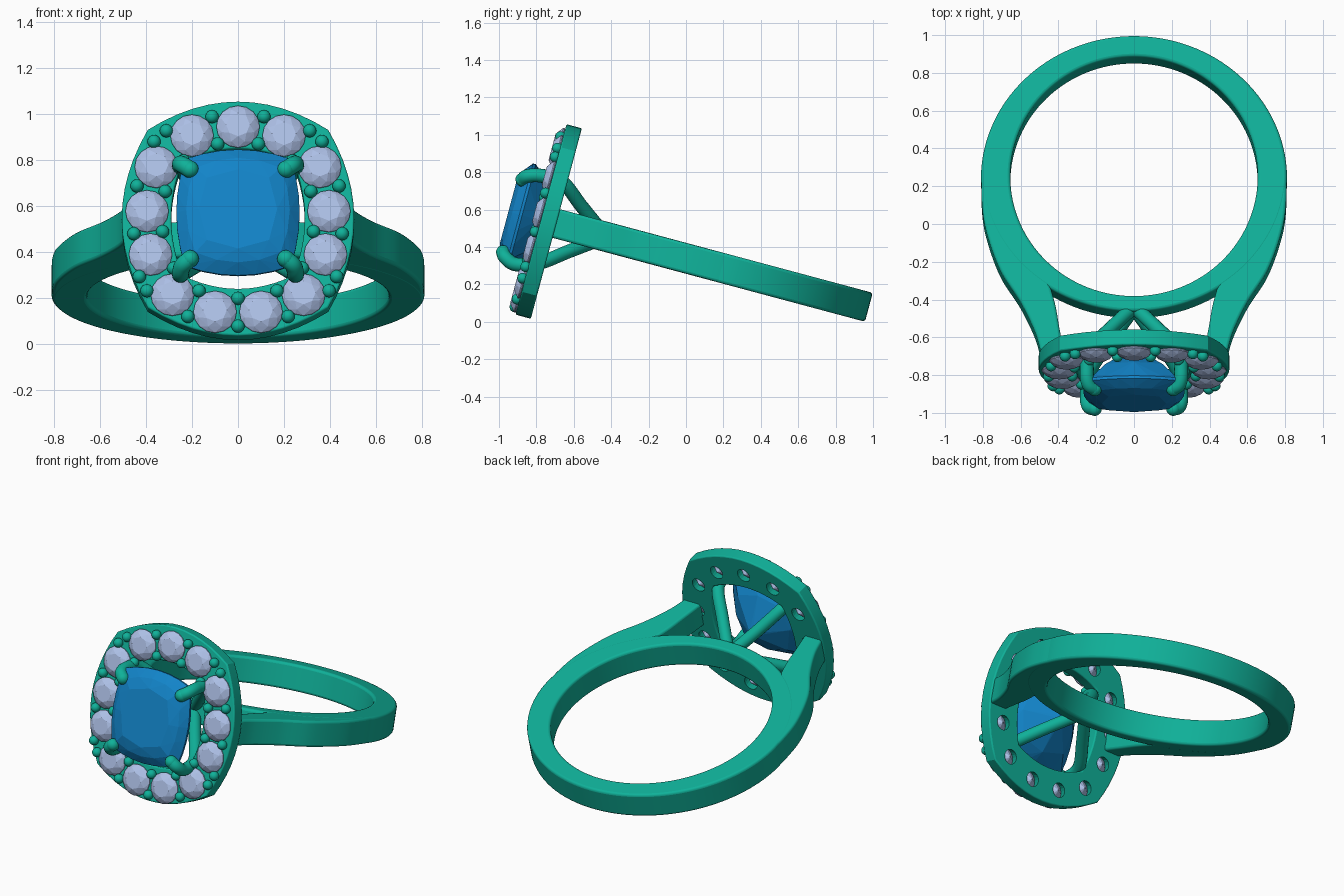
import bpy, bmesh, math
from mathutils import Matrix, Vector

if "Cube" in bpy.data.objects:
    bpy.data.objects.remove(bpy.data.objects["Cube"])

# Ring frame: band lies in local XY, tilted 15 degrees; head frame: x, up, outward
BASE = Matrix.Translation((0, 0.234, 0.277)) @ Matrix.Rotation(math.radians(-15), 4, 'X')
HEAD = BASE @ Matrix.Rotation(math.pi / 2, 4, 'X')


def material(name, rgb):
    m = bpy.data.materials.new(name)
    m.diffuse_color = (*rgb, 1)
    m.use_nodes = True
    m.node_tree.nodes["Principled BSDF"].inputs["Base Color"].default_value = m.diffuse_color
    return m


METAL = material("teal_metal", (0.005, 0.44, 0.32))
BLUE = material("blue_gem", (0.006, 0.23, 0.58))
PALE = material("pale_gem", (0.42, 0.53, 0.80))


def finish(bm, name, mat, frame, smooth=True, bevel=0):
    bmesh.ops.recalc_face_normals(bm, faces=bm.faces)
    me = bpy.data.meshes.new(name)
    bm.to_mesh(me)
    bm.free()
    ob = bpy.data.objects.new(name, me)
    bpy.context.collection.objects.link(ob)
    ob.matrix_world = frame
    if mat:
        me.materials.append(mat)
    if bevel:
        b = ob.modifiers.new("bevel", 'BEVEL')
        b.width, b.segments, b.limit_method = bevel, 3, 'ANGLE'
        b.angle_limit = math.radians(40)
    if smooth:
        bpy.ops.object.select_all(action='DESELECT')
        ob.select_set(True)
        bpy.context.view_layer.objects.active = ob
        bpy.ops.object.shade_smooth_by_angle(angle=math.radians(24))
    return ob


def slab(outer, inner, z0, z1, closed):
    """Solid strip between two matching outlines."""
    bm = bmesh.new()
    rows = [[bm.verts.new((x, y, z)) for (x, y), z in
             ((o, z0), (o, z1), (i, z1), (i, z0))] for o, i in zip(outer, inner)]
    n = len(rows)
    for k in range(n if closed else n - 1):
        a, b = rows[k], rows[(k + 1) % n]
        for j in range(4):
            bm.faces.new((a[j], a[(j + 1) % 4], b[(j + 1) % 4], b[j]))
    if not closed:
        bm.faces.new(rows[0])
        bm.faces.new(rows[-1][::-1])
    return bm


def spline(pts, steps=8):
    """Smooth path through points."""
    p = [Vector(q) for q in pts]
    p = [2 * p[0] - p[1]] + p + [2 * p[-1] - p[-2]]
    out = []
    for i in range(1, len(p) - 2):
        a, b, c, d = p[i - 1:i + 3]
        for s in range(steps):
            t = s / steps
            out.append(0.5 * (2 * b + (c - a) * t + (2 * a - 5 * b + 4 * c - d) * t ** 2
                              + (3 * b - a - 3 * c + d) * t ** 3))
    return out + [p[-2]]


def cushion(hx, hy, cx, cy, n=12):
    """Pillow outline: four shallow arcs meeting at corners (cx, cy)."""
    out = []
    ts = [-1 + 2 * k / n for k in range(n)]
    out += [(cx * t, -hy + (hy - cy) * t * t) for t in ts]
    out += [(hx - (hx - cx) * t * t, cy * t) for t in ts]
    out += [(-cx * t, hy - (hy - cy) * t * t) for t in ts]
    out += [(-hx + (hx - cx) * t * t, -cy * t) for t in ts]
    return out


# Finger band, thicker at the sides
N = 128
inner, outer = [], []
for k in range(N):
    a = 2 * math.pi * k / N
    c, s = math.cos(a), math.sin(a)
    r = 0.81 - (0.04 if s > 0 else 0.07) * abs(s) ** 1.5
    inner.append((0.655 * c, 0.655 * s))
    outer.append((r * c, r * s))
finish(slab(outer, inner, -0.08, 0.08, True), "band", METAL, BASE, bevel=0.015)

# Shoulders rising from the band to the head
arm_out = [(.805, .05), (.807, -.12), (.785, -.29), (.71, -.51), (.60, -.69), (.525, -.85), (.49, -.975)]
arm_in = [(.70, .05), (.70, -.10), (.64, -.28), (.49, -.49), (.425, -.67), (.395, -.83), (.37, -.975)]
for side, sx in (("left", -1), ("right", 1)):
    o, i = ([(p.x * sx, p.y) for p in spline(q)] for q in (arm_out, arm_in))
    finish(slab(o, i, -0.079, 0.079, False), side + "_shoulder", METAL, BASE, bevel=0.014)

# Halo plate with open centre
plate = finish(slab(cushion(.505, .527, .392, .40), cushion(.29, .315, .24, .255), .96, 1.045, True),
               "halo_plate", METAL, HEAD, bevel=0.008)

# Small stone centres, clockwise from the top
half = [(.2, .37), (.355, .229), (.395, .03), (.38, -.165), (.285, -.346), (.1, -.423)]
seats = [Vector(p) for p in [(0, .41)] + half + [(-x, y) for x, y in reversed(half)]]

# Seat holes cut through the plate
bm = bmesh.new()
for p in seats:
    bmesh.ops.create_cone(bm, cap_ends=True, segments=20, radius1=.036, radius2=.076, depth=.13,
                          matrix=Matrix.Translation((p.x, p.y, 1.0)))
cutter = finish(bm, "seat_cutter", None, HEAD, smooth=False)
cutter.hide_render = True
cutter.hide_set(True)
cut = plate.modifiers.new("seats", 'BOOLEAN')
cut.object, cut.operation, cut.solver = cutter, 'DIFFERENCE', 'EXACT'


def gem(bm, layers):
    """Faceted stone: hull around stacked outlines."""
    vs = [bm.verts.new(p) for layer in layers for p in layer]
    res = bmesh.ops.convex_hull(bm, input=vs)
    junk = {v for v in res["geom_interior"] + res["geom_unused"] if isinstance(v, bmesh.types.BMVert)}
    bmesh.ops.delete(bm, geom=list(junk), context='VERTS')


def circle(c, r, z, n, turn=0.0):
    return [(c.x + r * math.cos(2 * math.pi * (k + turn) / n),
             c.y + r * math.sin(2 * math.pi * (k + turn) / n), z) for k in range(n)]


# Halo stones
bm = bmesh.new()
for p in seats:
    gem(bm, [circle(p, .052, 1.088, 8), circle(p, .077, 1.074, 8, .5), circle(p, .094, 1.056, 16),
             circle(p, .094, 1.05, 16), circle(p, .045, 1.0, 8), circle(p, .004, .965, 8)])
finish(bm, "halo_stones", PALE, HEAD, smooth=False)

# Grain beads between neighbouring stones, paired on the outside at the corners
bm = bmesh.new()
for k, p in enumerate(seats):
    q = seats[(k + 1) % len(seats)]
    m, t = (p + q) / 2, (q - p).normalized()
    n = Vector((-t.y, t.x))
    spots = [m - n * .06]
    if k in (1, 4, 8, 11):
        spots += [m + n * .09 + t * .036, m + n * .09 - t * .036]
    else:
        spots.append(m + n * .065)
    for s in spots:
        bmesh.ops.create_uvsphere(bm, u_segments=16, v_segments=10, radius=.029,
                                  matrix=Matrix.Translation((s.x, s.y, 1.058)))
beads = finish(bm, "grain_beads", METAL, HEAD)
for f in beads.data.polygons:
    f.use_smooth = True

# Centre stone: pillow crown and pyramid pavilion
bm = bmesh.new()
gem(bm, [[(x, y - .005, z) for x, y in cushion(hx, hy, cx, cy, n)] for hx, hy, cx, cy, n, z in (
    (.17, .178, .135, .14, 2, 1.224), (.225, .235, .185, .19, 4, 1.203), (.268, .283, .23, .24, 6, 1.163),
    (.268, .283, .23, .24, 6, 1.148), (.19, .20, .15, .16, 2, 1.05), (.012, .012, .01, .01, 1, .93))])
finish(bm, "centre_stone", BLUE, HEAD, smooth=False)

# Four claws from the band up and over the stone corners
for name, sx, sy, tip in (("upper_left", -1, 1, .18), ("upper_right", 1, 1, .18),
                          ("lower_left", -1, -1, .222), ("lower_right", 1, -1, .222)):
    path = spline([(.01 * sx, .02 * sy, .71), (.13 * sx, .125 * sy, .855), (.235 * sx, .225 * sy, .99),
                   (.25 * sx, (tip + .045) * sy, 1.11), (.24 * sx, (tip + .025) * sy, 1.175),
                   (.208 * sx, tip * sy, 1.195)])
    bm = bmesh.new()
    rings = []
    for k, p in enumerate(path):
        d = (path[min(k + 1, len(path) - 1)] - path[max(k - 1, 0)]).normalized()
        u = d.cross(Vector((sy, -sx, 0))).normalized()
        v = d.cross(u)
        rings.append([bm.verts.new(p + .037 * (u * math.cos(a) + v * math.sin(a)))
                      for a in (2 * math.pi * j / 16 for j in range(16))])
    for a, b in zip(rings, rings[1:]):
        for j in range(16):
            bm.faces.new((a[j], a[(j + 1) % 16], b[(j + 1) % 16], b[j]))
    bm.faces.new(rings[0])
    bmesh.ops.create_uvsphere(bm, u_segments=16, v_segments=10, radius=.038,
                              matrix=Matrix.Translation(path[-1]))
    finish(bm, name + "_claw", METAL, HEAD)
